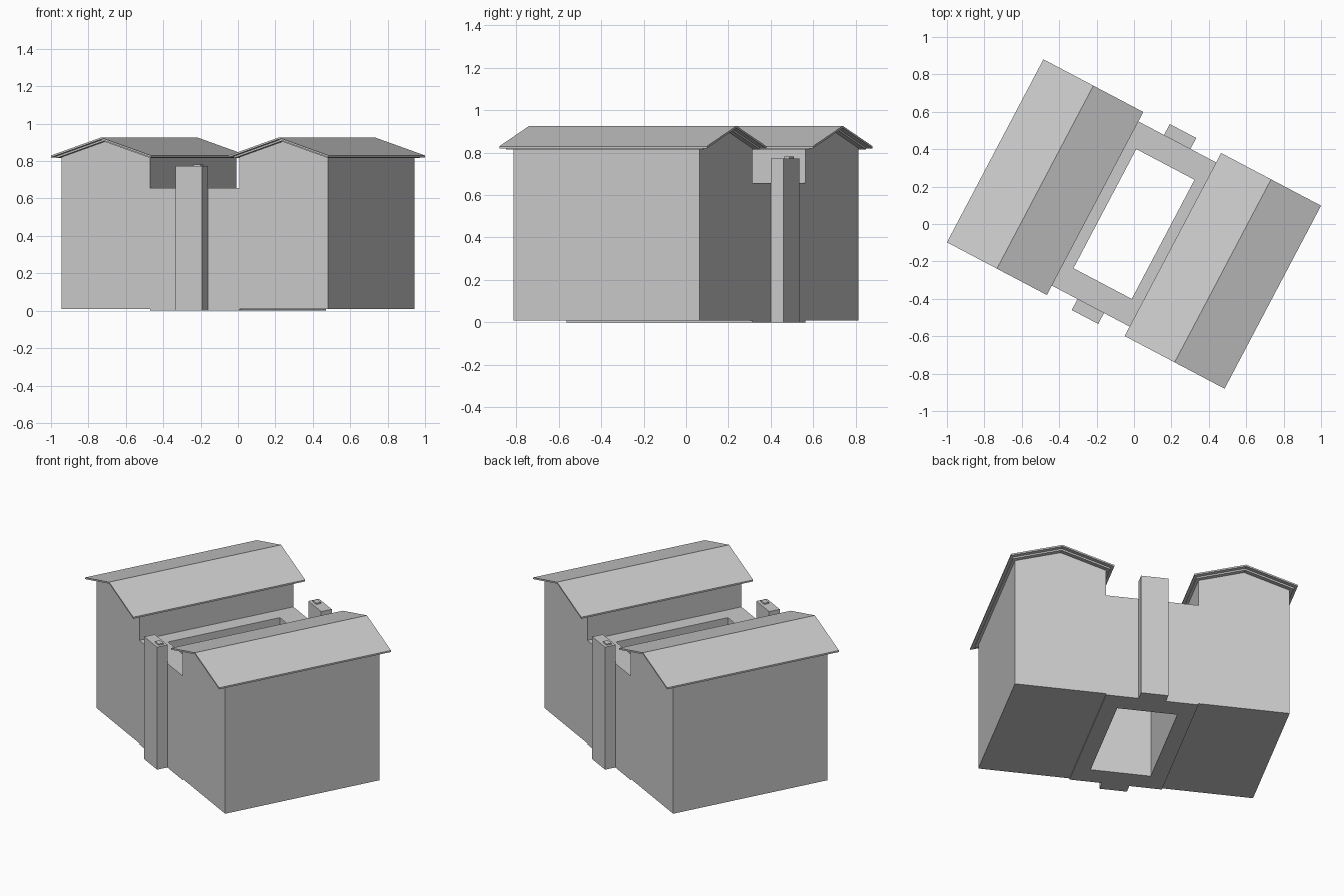
import bpy, bmesh, math
from mathutils import Matrix

if "Cube" in bpy.data.objects:
    bpy.data.objects.remove(bpy.data.objects["Cube"])

TURN = Matrix.Rotation(math.radians(-27.8), 4, 'Z')
WING_U = 0.537      # distance of each wing's centre line from the middle


def finish(name, bm, spin=0.0):
    bmesh.ops.recalc_face_normals(bm, faces=bm.faces)
    me = bpy.data.meshes.new(name)
    bm.to_mesh(me)
    bm.free()
    ob = bpy.data.objects.new(name, me)
    ob.matrix_world = TURN @ Matrix.Rotation(spin, 4, 'Z')
    bpy.context.collection.objects.link(ob)
    return ob


def box(name, x, y, z, spin):
    bm = bmesh.new()
    size = [r[1] - r[0] for r in (x, y, z)]
    mid = [(r[1] + r[0]) / 2 for r in (x, y, z)]
    bmesh.ops.create_cube(bm, size=1, matrix=Matrix.Translation(mid) @ Matrix.Diagonal((*size, 1)))
    return finish(name, bm, spin)


def extrude_profile(name, pts, half_len, spin):
    # (x, z) profile pushed along y
    bm = bmesh.new()
    face = bm.faces.new([bm.verts.new((x + WING_U, -half_len, z)) for x, z in pts])
    new = bmesh.ops.extrude_face_region(bm, geom=[face])["geom"]
    bmesh.ops.translate(bm, vec=(0, 2 * half_len, 0),
                        verts=[v for v in new if isinstance(v, bmesh.types.BMVert)])
    return finish(name, bm, spin)


def roof_layer(name, half_w, half_len, ridge, thick, spin):
    eave = ridge - half_w * 0.318
    pts = [(-half_w, eave), (0, ridge), (half_w, eave),
           (half_w, eave - thick), (0, ridge - thick), (-half_w, eave - thick)]
    return extrude_profile(name, pts, half_len, spin)


for side, spin in (("right", 0.0), ("left", math.pi)):
    # gabled wing
    extrude_profile(f"{side}_wing", [(-0.267, 0.008), (0.267, 0.008), (0.267, 0.821),
                                     (0, 0.906), (-0.267, 0.821)], 0.496, spin)
    # two stepped roof layers
    roof_layer(f"{side}_roof_underlayer", 0.285, 0.525, 0.916, 0.010, spin)
    roof_layer(f"{side}_roof", 0.302, 0.553, 0.926, 0.010, spin)

for side, spin in (("front", 0.0), ("back", math.pi)):
    # chimney stack with small flue
    box(f"{side}_chimney", (-0.08, 0.08), (-0.562, -0.494), (0, 0.773), spin)
    box(f"{side}_flue", (0.018, 0.061), (-0.543, -0.512), (0.77, 0.781), spin)

# flat-roofed block around the open courtyard
bm = bmesh.new()
loops = []
for hx, hy in ((0.27, 0.496), (0.176, 0.36)):
    for z in (0, 0.657):
        loops.append([bm.verts.new((sx * hx, sy * hy, z))
                      for sx, sy in ((-1, -1), (1, -1), (1, 1), (-1, 1))])
ob_, ot, ib, it = loops
for a, b in ((ob_, ot), (ot, it), (it, ib), (ib, ob_)):
    for i in range(4):
        j = (i + 1) % 4
        bm.faces.new((a[i], a[j], b[j], b[i]))
finish("courtyard_block", bm)
